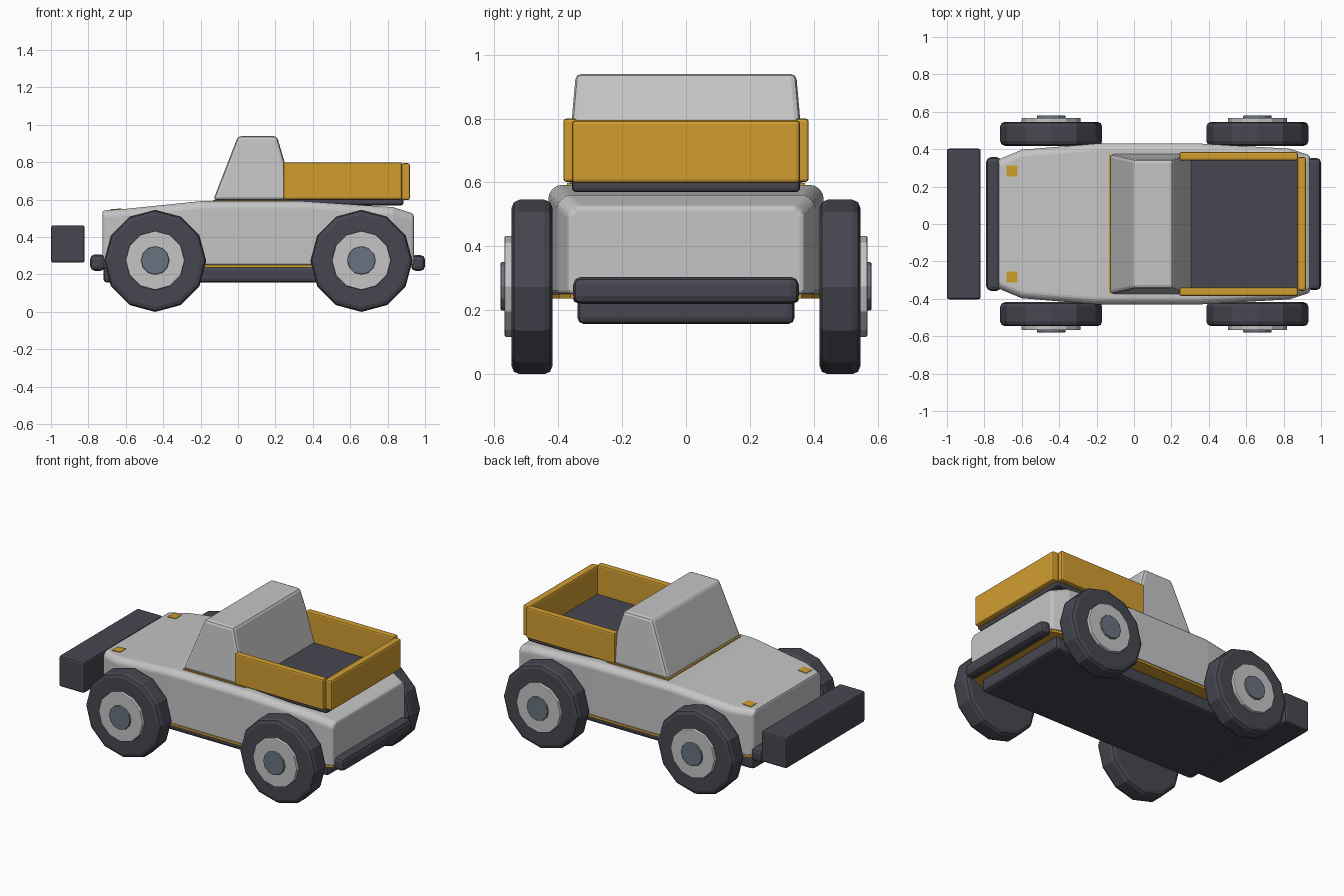
import bpy, bmesh, math
from mathutils import Matrix

if "Cube" in bpy.data.objects:
    bpy.data.objects.remove(bpy.data.objects["Cube"])


def material(name, rgb):
    m = bpy.data.materials.new(name)
    m.diffuse_color = (*rgb, 1)
    m.use_nodes = True
    m.node_tree.nodes["Principled BSDF"].inputs["Base Color"].default_value = m.diffuse_color
    return m


PAINT = material("light grey paint", (0.56, 0.56, 0.56))
YELLOW = material("amber yellow", (0.64, 0.34, 0.03))
DARK = material("dark charcoal", (0.062, 0.062, 0.082))
STEEL = material("blue grey steel", (0.14, 0.17, 0.215))


def finish(name, bm, mat, bevel=0.0, segments=2):
    bmesh.ops.recalc_face_normals(bm, faces=bm.faces)
    me = bpy.data.meshes.new(name)
    bm.to_mesh(me)
    bm.free()
    me.materials.append(mat)
    ob = bpy.data.objects.new(name, me)
    bpy.context.collection.objects.link(ob)
    if bevel:
        mod = ob.modifiers.new("edge bevel", 'BEVEL')
        mod.width = bevel
        mod.segments = segments
        mod.limit_method = 'ANGLE'
        mod.angle_limit = math.radians(25)
    return ob


def loft(name, rings, mat, bevel=0.0, segments=2):
    """Skin a row of equal-length closed rings and cap both ends."""
    bm = bmesh.new()
    loops = [[bm.verts.new(p) for p in ring] for ring in rings]
    for a, b in zip(loops, loops[1:]):
        n = len(a)
        for i in range(n):
            bm.faces.new((a[i], a[(i + 1) % n], b[(i + 1) % n], b[i]))
    bm.faces.new(loops[0])
    bm.faces.new(loops[-1])
    return finish(name, bm, mat, bevel, segments)


def rect(x0, x1, w, z):
    return [(x0, -w, z), (x1, -w, z), (x1, w, z), (x0, w, z)]


def box(name, x, y, z, mat, bevel=0.01, segments=2):
    rings = [[(x[0], y[0], h), (x[1], y[0], h), (x[1], y[1], h), (x[0], y[1], h)] for h in z]
    return loft(name, rings, mat, bevel, segments)


def disc(name, x, y, z, radius, depth, mat, bevel, sides=12):
    bm = bmesh.new()
    bmesh.ops.create_cone(bm, cap_ends=True, segments=sides, radius1=radius,
                          radius2=radius, depth=depth)
    bm.transform(Matrix.Translation((x, y, z)) @ Matrix.Rotation(math.pi / 2, 4, 'X'))
    ob = finish(name, bm, mat, bevel)
    ob.modifiers["edge bevel"].angle_limit = math.radians(50)
    return ob


# Body shell: stations of x, half width, top height
stations = [(-0.725, 0.345, 0.542), (-0.60, 0.397, 0.551), (-0.20, 0.43, 0.592),
            (0.35, 0.43, 0.592), (0.83, 0.403, 0.56), (0.94, 0.368, 0.525)]


def body_ring(x, w, top):
    c = 0.026
    return [(x, -w, 0.25), (x, -w, top - c), (x, -w + c, top),
            (x, w - c, top), (x, w, top - c), (x, w, 0.25)]


loft("body_shell", [body_ring(*s) for s in stations], PAINT, 0.012)

# Coloured underside following the body outline
loft("underside_panel", [[(x, -w + 0.006, 0.237), (x, -w + 0.006, 0.251),
                          (x, w - 0.006, 0.251), (x, w - 0.006, 0.237)]
                         for x, w, top in [(x - math.copysign(0.006, x), w, t)
                                           for x, w, t in stations]], YELLOW)

# Chassis, bumpers and front block
box("chassis", (-0.72, 0.88), (-0.34, 0.34), (0.157, 0.245), DARK, 0.02)
box("front_bumper", (-0.79, -0.71), (-0.357, 0.357), (0.22, 0.307), DARK, 0.024)
box("rear_bumper", (0.925, 1.0), (-0.353, 0.353), (0.22, 0.304), DARK, 0.024)
box("front_block", (-1.0, -0.82), (-0.403, 0.403), (0.263, 0.463), DARK, 0.012)

# Cab with a trim plate under it
loft("cab", [rect(-0.133, 0.31, 0.375, 0.597), rect(0.0, 0.208, 0.345, 0.94)], PAINT, 0.018)
box("cab_trim", (-0.133, 0.31), (-0.372, 0.372), (0.589, 0.598), YELLOW, 0)

# Cargo bed
box("bed_floor", (0.27, 0.885), (-0.357, 0.357), (0.57, 0.61), DARK, 0.012)
for side, label in ((-1, "right"), (1, "left")):
    y = sorted((side * 0.34, side * 0.384))
    box("bed_side_" + label, (0.243, 0.876), y, (0.602, 0.80), YELLOW, 0.009)
box("tailgate", (0.872, 0.92), (-0.357, 0.357), (0.598, 0.795), YELLOW, 0.012)

# Hood lamps: thin plates lying along the sloped hood
for side, label in ((-1, "right"), (1, "left")):
    y0, y1 = sorted((side * 0.254, side * 0.314))
    rings = [[(x, y0, z - 0.005), (x, y1, z - 0.005), (x, y1, z), (x, y0, z)]
             for x, z in ((-0.683, 0.549), (-0.623, 0.553))]
    loft("hood_lamp_" + label, rings, YELLOW)

# Wheels: tyre, rim and hub cap
for x, end in ((-0.443, "front"), (0.66, "rear")):
    for side, label in ((-1, "right"), (1, "left")):
        tag = end + "_" + label
        disc("tyre_" + tag, x, side * 0.482, 0.273, 0.273, 0.128, DARK, 0.025)
        disc("rim_" + tag, x, side * 0.55, 0.275, 0.158, 0.036, PAINT, 0.005)
        disc("hub_cap_" + tag, x, side * 0.56, 0.275, 0.076, 0.041, STEEL, 0.005)
